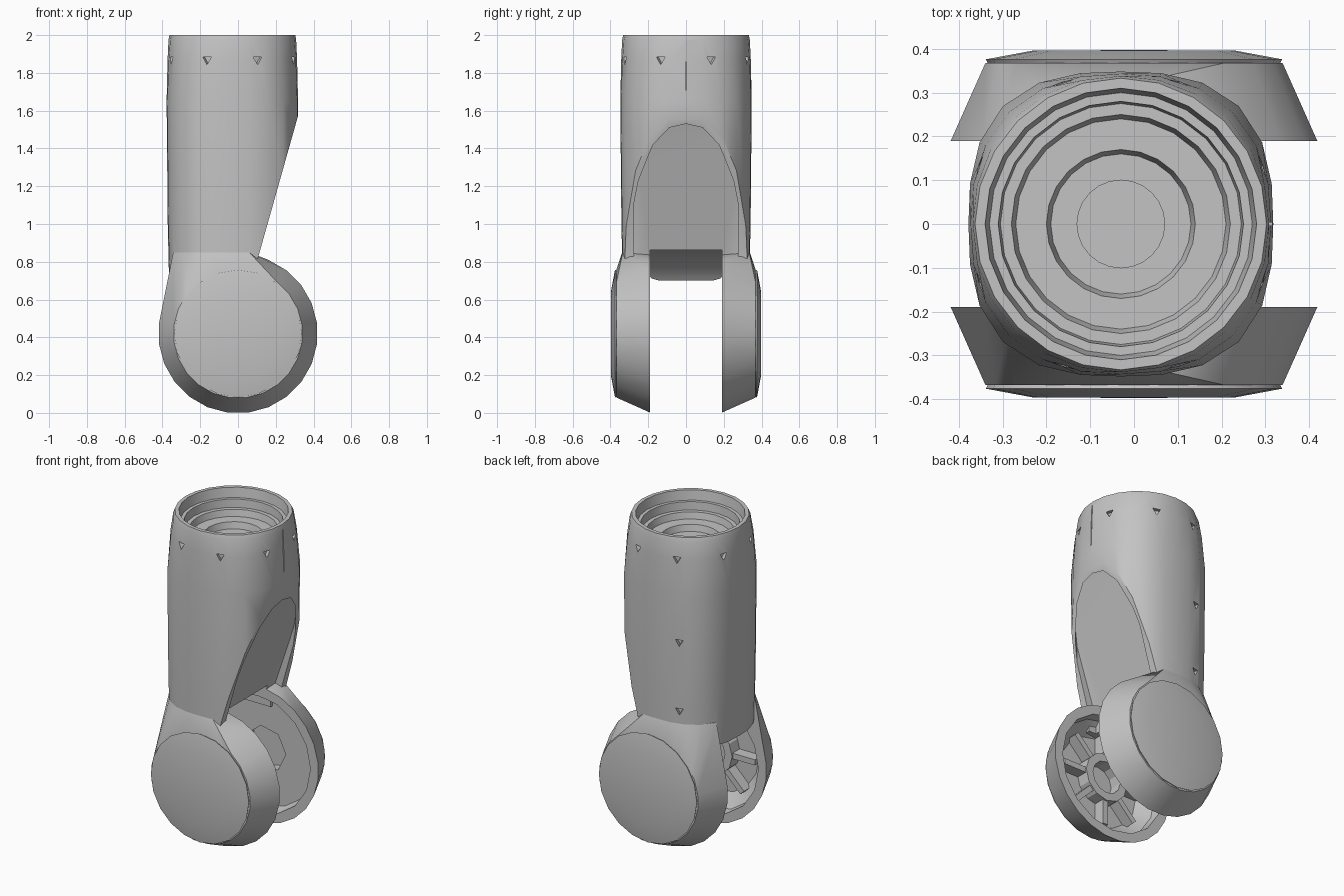
import bpy, bmesh, math
from mathutils import Matrix, Vector

cube = bpy.data.objects.get("Cube")
if cube:
    bpy.data.objects.remove(cube, do_unlink=True)

grey = bpy.data.materials.new("light grey")
grey.use_nodes = True
grey.diffuse_color = (0.55, 0.55, 0.55, 1)
grey.node_tree.nodes["Principled BSDF"].inputs["Base Color"].default_value = grey.diffuse_color

TUBE_X, TUBE_R = -0.03, 0.345
AXLE_Z, GAP = 0.42, 0.19
SQUARE = 2.7  # roundness exponent of the tube section, 2 is a circle


def make(name, bm):
    """Turn a bmesh into a grey object."""
    bmesh.ops.remove_doubles(bm, verts=bm.verts, dist=1e-5)
    bmesh.ops.recalc_face_normals(bm, faces=bm.faces)
    mesh = bpy.data.meshes.new(name)
    bm.to_mesh(mesh)
    bm.free()
    mesh.materials.append(grey)
    ob = bpy.data.objects.new(name, mesh)
    bpy.context.collection.objects.link(ob)
    return ob


def section(radius, angle, power):
    """Point on a circle that swells towards a rounded square."""
    c, s = math.cos(angle), math.sin(angle)
    k = radius * (abs(c) ** power + abs(s) ** power) ** (-1 / power)
    return k * c, k * s


def lathe(name, profile, sides, matrix):
    """Join (radius, height, optional roundness) rings along local z."""
    bm = bmesh.new()
    rings = []
    for r, h, *power in profile:
        rings.append([bm.verts.new(matrix @ Vector((*section(r, math.tau * i / sides,
                      power[0] if power else 2), h))) for i in range(sides)])
    for low, high in zip(rings, rings[1:]):
        for i in range(sides):
            j = (i + 1) % sides
            bm.faces.new((low[i], low[j], high[j], high[i]))
    bmesh.ops.dissolve_degenerate(bm, dist=1e-5, edges=bm.edges)
    return make(name, bm)


def prism(name, outline, half_width):
    """Extrude an (x, z) outline along y."""
    bm = bmesh.new()
    face = bm.faces.new([bm.verts.new((x, -half_width, z)) for x, z in outline])
    out = bmesh.ops.extrude_face_region(bm, geom=[face])
    moved = [v for v in out["geom"] if isinstance(v, bmesh.types.BMVert)]
    bmesh.ops.translate(bm, verts=moved, vec=(0, 2 * half_width, 0))
    return make(name, bm)


def activate(ob):
    bpy.ops.object.select_all(action='DESELECT')
    ob.select_set(True)
    bpy.context.view_layer.objects.active = ob


def boolean(ob, cutter, operation='DIFFERENCE'):
    """Apply a boolean and discard the cutter."""
    mod = ob.modifiers.new("cut", 'BOOLEAN')
    mod.object, mod.operation, mod.solver = cutter, operation, 'EXACT'
    activate(ob)
    bpy.ops.object.modifier_apply(modifier=mod.name)
    bpy.data.objects.remove(cutter, do_unlink=True)


def smooth(ob):
    activate(ob)
    bpy.ops.object.shade_smooth_by_angle(angle=math.radians(28))


def axle(side):
    """Local z points outward along the axle from the middle of the fork."""
    return Matrix.Translation((0, 0, AXLE_Z)) @ Matrix.Rotation(-side * math.pi / 2, 4, 'X')


# Rounded-square tube with stepped socket in the top
tube_at = Matrix.Translation((TUBE_X, 0, 0))
body = lathe("forearm_tube", [
    (0, 0.7), (0.335, 0.7, SQUARE), (0.342, 1.0, SQUARE), (0.348, 1.65, SQUARE),
    (0.343, 1.87, 2.35), (0.338, 1.975, 2.1), (0.333, 2),
    (0.31, 2), (0.3, 1.94), (0.28, 1.94), (0.275, 1.89), (0.25, 1.89),
    (0.24, 1.85), (0.17, 1.85), (0.16, 1.81), (0.1, 1.81), (0.1, 1.0), (0, 1.0)],
    24, tube_at)

# Slanted relief on the left side, with a recessed panel inside a thin rim
boolean(body, prism("relief", [(0.1, 0.6), (0.1, 0.8), (0.32, 1.58),
                               (0.6, 1.58), (0.6, 0.6)], 0.6))
panel = prism("panel", [(0.05, 0.6), (0.05, 0.8), (0.29, 1.52), (0.31, 1.565),
                        (0.6, 1.565), (0.6, 0.6)], 0.275)
core = lathe("core", [(0, 0.6), (0.336, 0.6, 2.4), (0.336, 1.7, 2.4), (0, 1.7)],
             24, tube_at)
boolean(panel, core, 'INTERSECT')
boolean(body, panel)

# Round clearance between the fork discs
boolean(body, lathe("clearance", [(0, -0.25), (0.36, -0.25), (0.36, -GAP), (0.45, -GAP),
                                  (0.45, GAP), (0.36, GAP), (0.36, 0.25), (0, 0.25)],
                    32, axle(1)))

# Triangular screw pits: a ring near the top and two on the back
pits = bmesh.new()
spots = [(22.5 + 45 * k, 1.87) for k in range(8)] + [(115, 1.36), (115, 0.93)]
for angle, z in spots:
    place = (tube_at @ Matrix.Rotation(math.radians(angle), 4, 'Z')
             @ Matrix.Translation((0.355, 0, z)) @ Matrix.Rotation(math.pi / 2, 4, 'Y')
             @ Matrix.Rotation(-math.pi / 2, 4, 'Z'))
    bmesh.ops.create_cone(pits, cap_ends=True, segments=3, radius1=0.027, radius2=0.027,
                          depth=0.06, matrix=place)
boolean(body, make("pits", pits))

# Thin seam above the relief
boolean(body, prism("seam", [(0.305, 1.71), (0.305, 1.97), (0.4, 1.97), (0.4, 1.71)], 0.003))
smooth(body)

# Two fork arms: tapered discs faired into the tube
for label, side in (("front", -1), ("back", 1)):
    bm = bmesh.new()
    for r, h in ((0.422, GAP), (0.342, 0.368)):
        for i in range(24):
            a = math.tau * (i + 0.5) / 24
            bm.verts.new((r * math.cos(a), side * h, AXLE_Z + r * math.sin(a)))
    for deg in range(75, 151, 15):
        x, y = section(0.338, math.radians(deg), SQUARE)
        bm.verts.new((TUBE_X + x, side * max(y, GAP), 0.85))
    hull = bmesh.ops.convex_hull(bm, input=bm.verts)
    spare = {g for g in hull["geom_interior"] if isinstance(g, bmesh.types.BMVert)}
    bmesh.ops.delete(bm, geom=list(spare), context='VERTS')
    bmesh.ops.dissolve_limit(bm, angle_limit=0.01, verts=bm.verts, edges=bm.edges)
    arm = make(label + "_fork_disc", bm)

    # Hollow on the inner side
    depth = 0.32 if side < 0 else 0.27
    floor = 0.28 if side < 0 else 0.35
    boolean(arm, lathe("cup", [(0, 0.1), (0.375, 0.1), (0.36, 0.25), (floor, depth),
                               (0, depth)], 16, axle(side)))
    if side > 0:
        boolean(arm, lathe("bore", [(0, 0.2), (0.14, 0.2), (0.14, 0.34), (0, 0.34)],
                           7, axle(side)))
    smooth(arm)

    # Shallow domed cap on the outside
    cap = lathe(label + "_disc_cap", [(0, 0.36), (0.33, 0.36), (0.338, 0.376),
                                      (0.23, 0.396), (0, 0.397)],
                20, axle(side) @ Matrix.Translation((0, -side * 0.0, 0)))
    smooth(cap)

# Bearing ring and radial ribs inside the front disc
ring = lathe("front_bearing_ring", [(0.1, 0.33), (0.15, 0.33), (0.15, 0.24),
                                    (0.1, 0.24), (0.1, 0.33)], 12, axle(-1))
smooth(ring)
ribs = bmesh.new()
for k in range(8):
    place = (axle(-1) @ Matrix.Rotation(math.tau * k / 8, 4, 'Z')
             @ Matrix.Translation((0.22, 0, 0.29)) @ Matrix.Diagonal((0.16, 0.035, 0.08, 1)))
    bmesh.ops.create_cube(ribs, size=1, matrix=place)
make("front_bearing_ribs", ribs)
